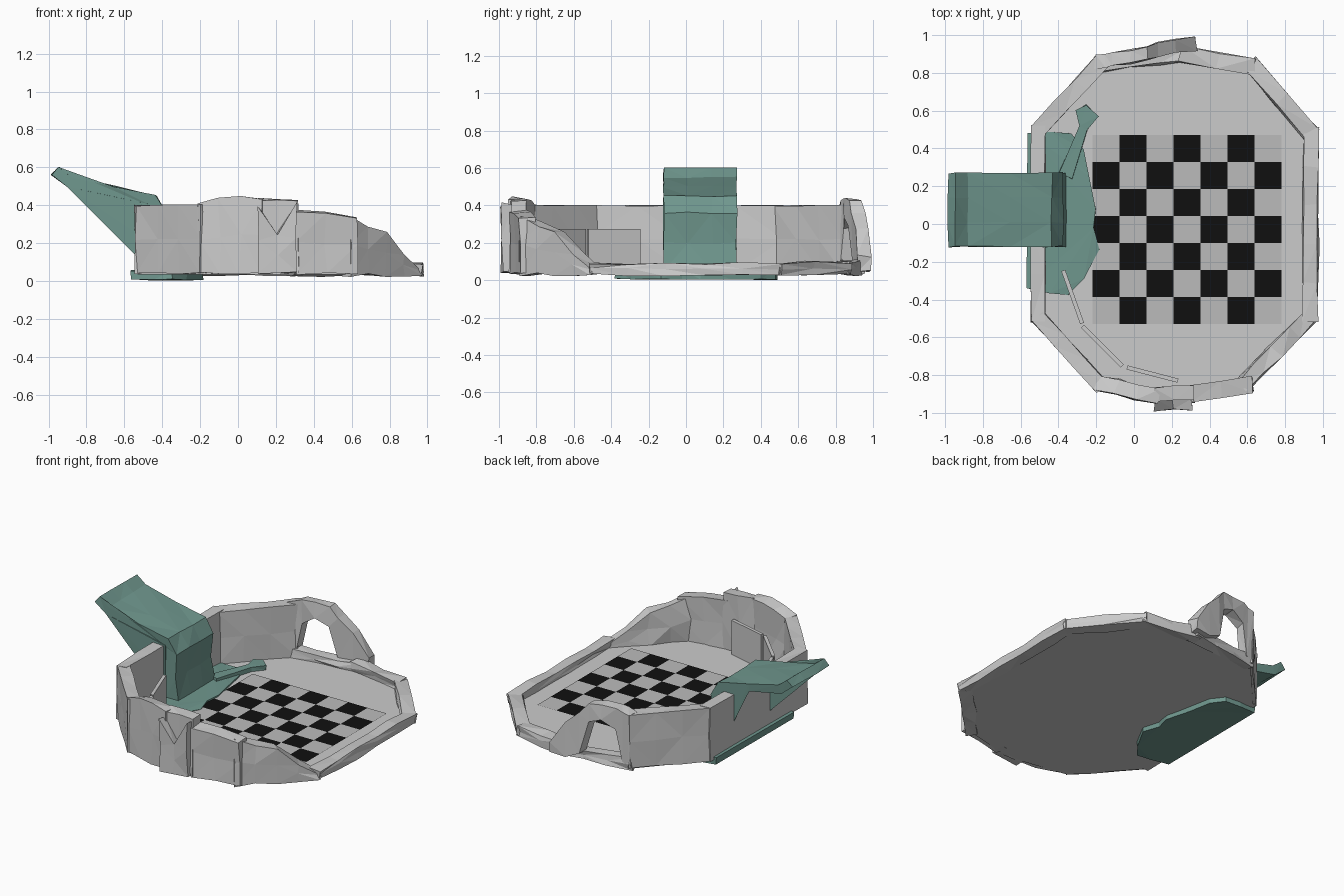
import bpy, bmesh, random
from mathutils import Vector

if "Cube" in bpy.data.objects:
    bpy.data.objects.remove(bpy.data.objects["Cube"])

random.seed(4)


def material(name, rgb):
    m = bpy.data.materials.new(name)
    m.diffuse_color = (*rgb, 1)
    m.use_nodes = True
    m.node_tree.nodes["Principled BSDF"].inputs["Base Color"].default_value = m.diffuse_color
    return m


teal = material("teal", (0.16, 0.31, 0.27))
black = material("black", (0.005, 0.005, 0.005))
pale = material("pale", (0.5, 0.5, 0.5))


def finish(name, bm, mats=()):
    bmesh.ops.recalc_face_normals(bm, faces=bm.faces)
    me = bpy.data.meshes.new(name)
    bm.to_mesh(me)
    bm.free()
    for m in mats:
        me.materials.append(m)
    ob = bpy.data.objects.new(name, me)
    bpy.context.collection.objects.link(ob)
    return ob


def loft(name, rings, mats=(), jitter=0.0):
    """Skin closed rings of equal length, cap both ends, facet with triangles."""
    bm = bmesh.new()
    rows = [[bm.verts.new(Vector(p) + Vector([random.uniform(-jitter, jitter) for _ in range(3)]))
             for p in ring] for ring in rings]
    n = len(rows[0])
    for a, b in zip(rows, rows[1:]):
        for i in range(n):
            bm.faces.new((a[i], a[(i + 1) % n], b[(i + 1) % n], b[i]))
    bm.faces.new(rows[0])
    bm.faces.new(rows[-1])
    bmesh.ops.triangulate(bm, faces=bm.faces)
    return finish(name, bm, mats)


def wall(name, p0, p1, tops, thick=0.08, z0=0.04, jitter=0.009):
    """Rough stone block between two outer plan points; tops = heights along it."""
    a, b = Vector((*p0, 0)), Vector((*p1, 0))
    d = (b - a).normalized()
    inward = Vector((-d.y, d.x, 0))
    if inward.dot(Vector((0.2, 0, 0)) - (a + b) / 2) < 0:
        inward.negate()
    rings = []
    for i, top in enumerate(tops):
        c = a.lerp(b, i / (len(tops) - 1))
        zs = [z0, (z0 + top) / 2, top]
        rings.append([c + Vector((0, 0, z)) for z in zs] +
                     [c + inward * thick + Vector((0, 0, z)) for z in reversed(zs)])
    return loft(name, rings, jitter=jitter)


def slab(name, outline, z0, z1, mats=(), jitter=0.0):
    return loft(name, [[(x, y, z) for x, y in outline] for z in (z0, z1)], mats, jitter)


# Floor: twelve-sided plate mirrored front to back
half = [(-0.53, 0.5), (-0.2, 0.87), (0.1, 0.92), (0.3, 0.92), (0.63, 0.84), (0.96, 0.5)]
slab("floor", half + [(x, -y) for x, y in reversed(half)], 0.035, 0.045)

# Checkered board, 7 x 7
bm = bmesh.new()
s = 1 / 7
for i in range(7):
    for j in range(7):
        x, y = -0.22 + i * s, -0.53 + j * s
        f = bm.faces.new([bm.verts.new((x + u * s, y + v * s, 0.05))
                          for u, v in ((0, 0), (1, 0), (1, 1), (0, 1))])
        f.material_index = (i + j) % 2
finish("checker_board", bm, (pale, black))

# Tall walls on the left, with matching corners front and back
wall("left_wall", (-0.545, -0.52), (-0.545, 0.52), [0.4] * 5, 0.075, jitter=0.004)
for label, sy in (("front", -1), ("back", 1)):
    wall(label + "_left_wall", (-0.54, sy * 0.52), (-0.2, sy * 0.89), [0.4] * 4, jitter=0.005)

# Front walls, crumbling down towards the right
wall("front_wall_a", (-0.21, -0.88), (0.12, -0.955), [0.4, 0.43, 0.44, 0.43])
wall("front_wall_b", (0.1, -0.94), (0.32, -0.94), [0.43, 0.43, 0.42])
wall("front_wall_c", (0.3, -0.94), (0.63, -0.89), [0.37, 0.36, 0.34])
wall("front_right_wall", (0.6, -0.89), (0.97, -0.51), [0.35, 0.29, 0.25, 0.14, 0.06], z0=0.03)
wall("front_buttress", (0.11, -0.985), (0.31, -0.985), [0.39, 0.25, 0.41], 0.06)

# Low sill on the right and round the back right corner
wall("right_sill", (0.975, -0.52), (0.975, 0.51), [0.09] * 6, z0=0.03, jitter=0.008)
wall("back_right_sill", (0.975, 0.5), (0.64, 0.88), [0.09, 0.1, 0.09], z0=0.03)
wall("back_sill", (0.65, 0.87), (0.25, 0.94), [0.1, 0.1, 0.11], z0=0.03)
wall("back_breach_sill", (0.3, 0.95), (-0.21, 0.88), [0.1, 0.09, 0.09, 0.11], z0=0.03)

# Broken arch over the gap in the back wall: (x, y, lower z, upper z)
arch = [(-0.21, 0.89, 0.05, 0.4), (-0.15, 0.9, 0.08, 0.42), (-0.11, 0.91, 0.28, 0.43),
        (-0.02, 0.92, 0.34, 0.44), (0.07, 0.94, 0.3, 0.42), (0.12, 0.96, 0.08, 0.36),
        (0.22, 0.98, 0.05, 0.28), (0.33, 0.99, 0.05, 0.13)]
loft("broken_arch", [[(x, y, lo), (x, y, hi), (x, y - 0.07, hi), (x, y - 0.07, lo)]
                     for x, y, lo, hi in arch], jitter=0.008)

# Thin upright panels inside the front left corner
for i, (p0, p1) in enumerate((((-0.385, -0.25), (-0.285, -0.53)),
                              ((-0.28, -0.55), (-0.07, -0.76)),
                              ((-0.04, -0.77), (0.23, -0.84)))):
    wall(f"inner_panel_{i + 1}", p0, p1, [0.275, 0.275], 0.022, jitter=0)

# Pool of teal under the tongue, poking through the floor
pool = [(-0.565, -0.34), (-0.45, -0.37), (-0.35, -0.38), (-0.27, -0.29), (-0.18, -0.13),
        (-0.215, -0.02), (-0.2, 0.08), (-0.24, 0.25), (-0.27, 0.4), (-0.33, 0.48),
        (-0.44, 0.49), (-0.56, 0.48)]
slab("teal_pool", pool, 0.005, 0.055, (teal,), 0.005)
slab("teal_splash", [(-0.4, 0.27), (-0.33, 0.24), (-0.25, 0.5), (-0.19, 0.57),
                     (-0.25, 0.63), (-0.31, 0.6), (-0.29, 0.52)], 0.045, 0.075, (teal,), 0.004)

# Tongue: rises along the left wall, bends over it and runs outward
profile = [(-0.36, 0.05), (-0.385, 0.2), (-0.375, 0.36), (-0.435, 0.45), (-0.66, 0.5),
           (-0.88, 0.55), (-0.945, 0.6), (-0.985, 0.56), (-0.9, 0.5), (-0.66, 0.45),
           (-0.46, 0.405), (-0.46, 0.2), (-0.46, 0.05)]
loft("teal_tongue", [[(x, y, z) for x, z in profile]
                     for y in (-0.12, 0.01, 0.14, 0.27)], (teal,), 0.005)
